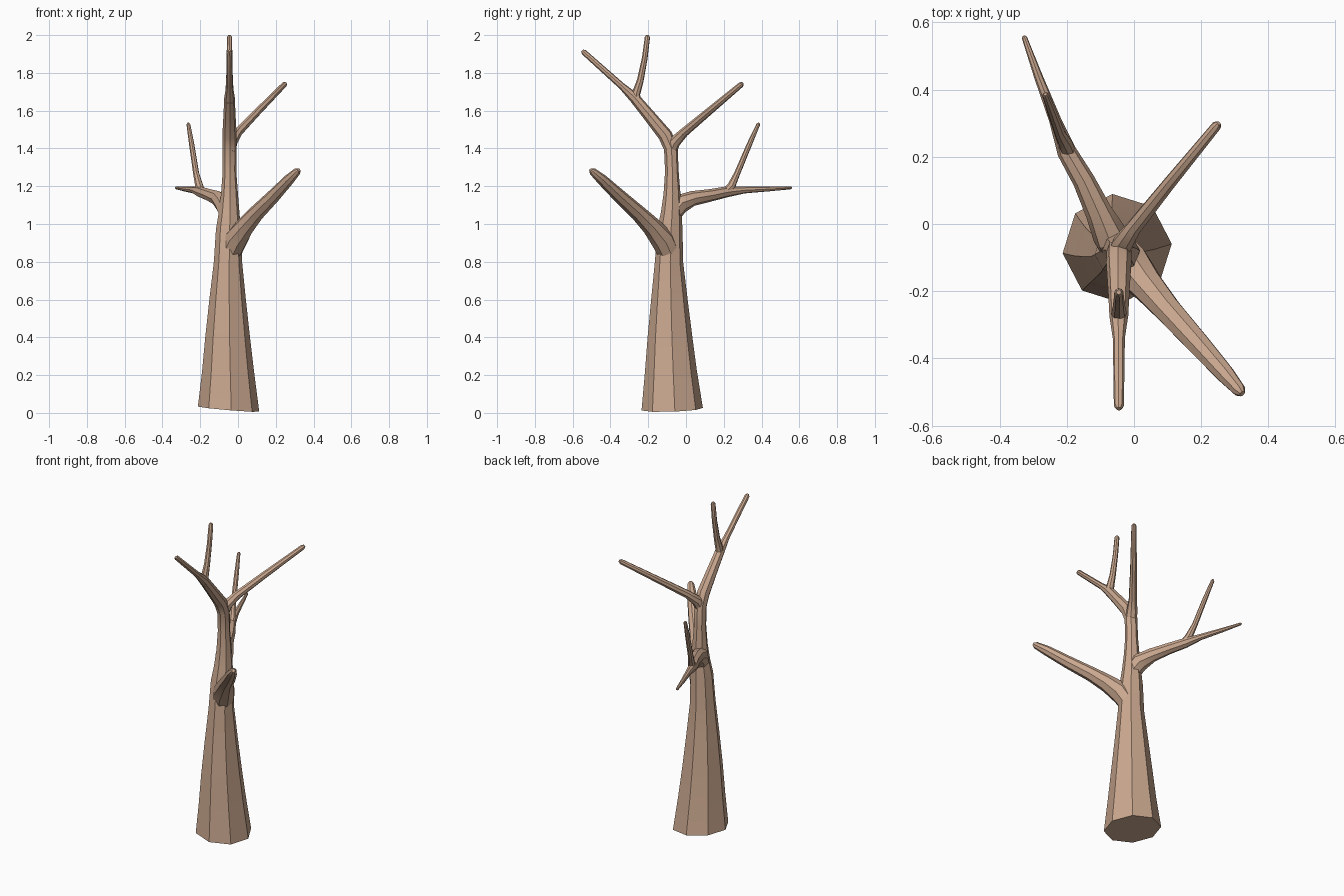
import bpy, bmesh, math
from mathutils import Vector

bark = bpy.data.materials.new("tan bark")
bark.diffuse_color = (0.59, 0.39, 0.275, 1)
SIDES = 8


def limb(name, points, phase=5, tip=True, slant=0.0):
    """Eight-sided tapering tube through (x, y, z, radius) points."""
    pts = [(Vector(p[:3]), p[3]) for p in points]
    if tip:  # small rounded end
        d = (pts[-1][0] - pts[-2][0]).normalized()
        end, r = pts[-1]
        pts[-1] = (end - d * r * 0.8, r)
        pts.append((end, r * 0.5))
    bm = bmesh.new()
    rings = []
    for i, (c, r) in enumerate(pts):
        a = pts[max(i - 1, 0)][0]
        b = pts[min(i + 1, len(pts) - 1)][0]
        t = (c - a).normalized() + (b - c).normalized()
        t.normalize()
        u = Vector((1, 0, 0))
        u = (u - t * u.dot(t)).normalized()
        v = t.cross(u)
        ring = []
        for k in range(SIDES):
            w = math.radians(phase) + 2 * math.pi * k / SIDES
            ring.append(bm.verts.new(c + (u * math.cos(w) + v * math.sin(w)) * r))
        rings.append(ring)
    for vert in rings[0]:  # uneven cut at the foot
        vert.co.z -= slant * (vert.co.x - pts[0][0].x)
    for lo, hi in zip(rings, rings[1:]):
        for k in range(SIDES):
            n = (k + 1) % SIDES
            bm.faces.new((lo[k], lo[n], hi[n], hi[k]))
    bm.faces.new(rings[0][::-1])
    bm.faces.new(rings[-1])
    bmesh.ops.recalc_face_normals(bm, faces=bm.faces)
    for f in bm.faces:
        f.smooth = True
    me = bpy.data.meshes.new(name)
    bm.to_mesh(me)
    bm.free()
    me.set_sharp_from_angle(angle=math.radians(30))
    me.materials.append(bark)
    ob = bpy.data.objects.new(name, me)
    bpy.context.collection.objects.link(ob)
    return ob


# trunk, running on into the front upper branch
limb("trunk", [
    (-0.05, -0.073, 0.02, 0.163), (-0.053, -0.08, 0.22, 0.138),
    (-0.055, -0.085, 0.4, 0.119), (-0.055, -0.088, 0.6, 0.097),
    (-0.053, -0.09, 0.8, 0.075), (-0.05, -0.085, 0.97, 0.067),
    (-0.047, -0.078, 1.06, 0.055), (-0.045, -0.074, 1.16, 0.045),
    (-0.045, -0.075, 1.28, 0.036), (-0.045, -0.08, 1.4, 0.037),
    (-0.045, -0.11, 1.47, 0.038), (-0.045, -0.2, 1.58, 0.032),
    (-0.045, -0.275, 1.67, 0.028), (-0.045, -0.34, 1.73, 0.018),
    (-0.045, -0.55, 1.918, 0.015)], slant=0.1)

# upright twig on the front upper branch
limb("top_twig", [
    (-0.045, -0.265, 1.64, 0.024), (-0.045, -0.265, 1.69, 0.023),
    (-0.045, -0.242, 1.76, 0.018), (-0.045, -0.218, 1.88, 0.015),
    (-0.045, -0.203, 2.0, 0.014)])

# upper branch leaning back right
limb("upper_back_branch", [
    (-0.045, -0.085, 1.38, 0.033), (-0.035, -0.06, 1.435, 0.032),
    (0.0, -0.01, 1.485, 0.024), (0.1, 0.115, 1.59, 0.02),
    (0.252, 0.3, 1.745, 0.015)])

# thick lower branch reaching front right
limb("lower_front_branch", [
    (-0.045, -0.085, 0.84, 0.06), (-0.01, -0.125, 0.92, 0.064),
    (0.04, -0.185, 0.99, 0.051), (0.1, -0.255, 1.06, 0.042),
    (0.19, -0.355, 1.15, 0.036), (0.27, -0.445, 1.235, 0.029),
    (0.322, -0.505, 1.287, 0.02)])

# side branch reaching back left
limb("lower_back_branch", [
    (-0.045, -0.085, 1.04, 0.05), (-0.07, -0.035, 1.105, 0.053),
    (-0.105, 0.035, 1.135, 0.04), (-0.15, 0.13, 1.152, 0.033),
    (-0.2, 0.215, 1.17, 0.029), (-0.235, 0.31, 1.18, 0.018),
    (-0.285, 0.44, 1.186, 0.013), (-0.328, 0.56, 1.192, 0.008)])

# upright twig on the side branch
limb("side_twig", [
    (-0.19, 0.2, 1.16, 0.022), (-0.205, 0.24, 1.2, 0.022),
    (-0.222, 0.272, 1.27, 0.016), (-0.245, 0.335, 1.42, 0.014),
    (-0.264, 0.386, 1.535, 0.01)])
